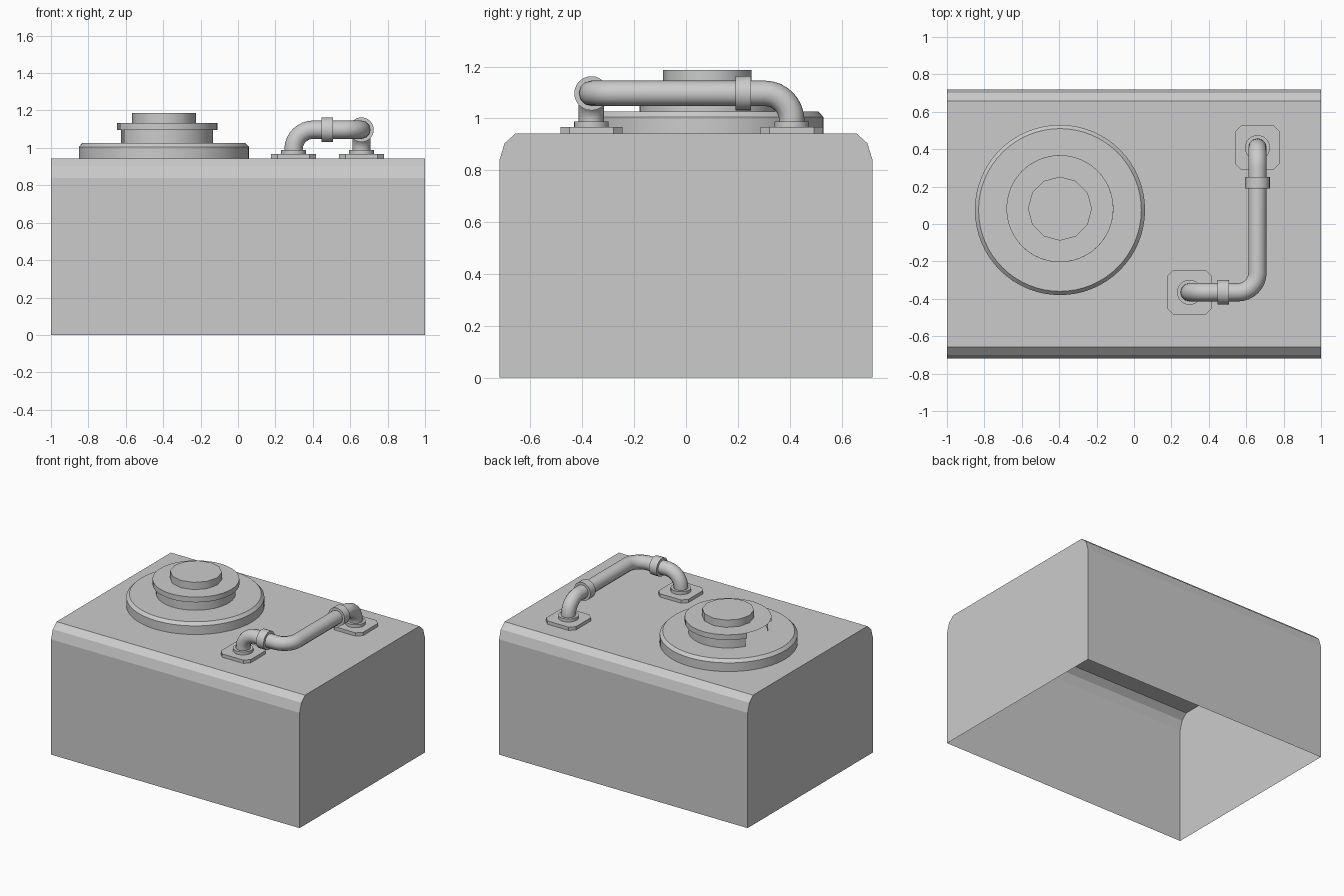
import bpy, bmesh, math
from mathutils import Vector

cube = bpy.data.objects.get("Cube")
if cube:
    bpy.data.objects.remove(cube, do_unlink=True)

GREY = (0.6, 0.6, 0.6, 1)
metal = bpy.data.materials.new("light_grey")
metal.use_nodes = True
metal.diffuse_color = GREY
metal.node_tree.nodes["Principled BSDF"].inputs["Base Color"].default_value = GREY


def finish(name, bm, angle=None):
    """Turn a bmesh into a named object; smooth below the given angle."""
    bmesh.ops.remove_doubles(bm, verts=bm.verts, dist=1e-5)
    bmesh.ops.recalc_face_normals(bm, faces=bm.faces)
    mesh = bpy.data.meshes.new(name)
    bm.to_mesh(mesh)
    bm.free()
    mesh.materials.append(metal)
    obj = bpy.data.objects.new(name, mesh)
    bpy.context.collection.objects.link(obj)
    if angle:
        bpy.ops.object.select_all(action='DESELECT')
        obj.select_set(True)
        bpy.context.view_layer.objects.active = obj
        bpy.ops.object.shade_smooth_by_angle(angle=math.radians(angle))
    return obj


def lathe(name, profile, centre, sides=48, start=0, sweep=360, axis='Z', angle=35):
    """Spin (radius, height) points around an axis through centre."""
    bm = bmesh.new()
    verts = [bm.verts.new((r, 0, h)) for r, h in profile]
    edges = [bm.edges.new(pair) for pair in zip(verts, verts[1:])]
    bmesh.ops.rotate(bm, verts=verts, cent=(0, 0, 0),
                     matrix=Vector((0, 0, 1)).rotation_difference(Vector((0, 0, 1))).to_matrix())
    bmesh.ops.spin(bm, geom=verts + edges, cent=(0, 0, 0), axis=(0, 0, 1),
                   angle=math.radians(sweep), steps=sides)
    bmesh.ops.remove_doubles(bm, verts=bm.verts, dist=1e-5)
    for v in bm.verts:
        a = math.radians(start)
        x, y, z = v.co
        x, y = x * math.cos(a) - y * math.sin(a), x * math.sin(a) + y * math.cos(a)
        v.co = {'Z': (x, y, z), 'X': (z, x, y), 'Y': (y, z, x)}[axis]
        v.co += Vector(centre)
    return finish(name, bm, angle)


def prism(name, outline, vector, bottom=True, top=True):
    """Extrude a closed outline along a vector."""
    bm = bmesh.new()
    vector = Vector(vector)
    a = [bm.verts.new(p) for p in outline]
    b = [bm.verts.new(Vector(p) + vector) for p in outline]
    n = len(a)
    bm.faces.new(a)
    bm.faces.new(b)
    for i in range(n if bottom else n - 1):
        j = (i + 1) % n
        bm.faces.new((a[i], a[j], b[j], b[i]))
    return finish(name, bm)


# Housing: chamfered shell, open underneath
half = [(0.72, 0), (0.72, 0.838), (0.70, 0.904), (0.657, 0.943)]
section = half + [(-y, z) for y, z in reversed(half)]
prism("housing", [(-1, y, z) for y, z in section], (2, 0, 0), bottom=False)

# Round vent: base disc, cap sheet, partly open neck with rim, and knob
VENT = (-0.396, 0.075, 0)
CAP = (-0.396, 0.082, 0)
lathe("vent_base", [(0.455, 0.943), (0.455, 1.006), (0.435, 1.027), (0, 1.027)], VENT, 64)
lathe("vent_cap", [(0.286, 1.134), (0, 1.134)], CAP, 48)
lathe("vent_neck", [(0.262, 1.027), (0.262, 1.096), (0.286, 1.096), (0.286, 1.134)],
      CAP, 40, start=-145, sweep=296)
lathe("vent_knob", [(0.171, 1.134), (0.171, 1.187), (0, 1.187)], CAP, 12)

# Pipe: path with rounded corners, given a round section
PIPE_Z = 1.097
FEET = [(0.297, -0.365), (0.66, 0.408)]
corner = Vector((FEET[1][0], FEET[0][1], PIPE_Z))
path = [Vector((*FEET[0], 0.96)), Vector((*FEET[0], PIPE_Z)), corner,
        Vector((*FEET[1], PIPE_Z)), Vector((*FEET[1], 0.96))]
points = [path[0]]
BEND = 0.105
for prev, here, nxt in zip(path, path[1:], path[2:]):
    u, w = (prev - here).normalized(), (nxt - here).normalized()
    middle = here + (u + w) * BEND
    for k in range(9):
        t = math.pi / 2 * k / 8
        points.append(middle - w * BEND * math.cos(t) - u * BEND * math.sin(t))
points.append(path[-1])

curve = bpy.data.curves.new("pipe", 'CURVE')
curve.dimensions = '3D'
curve.bevel_depth = 0.049
curve.bevel_resolution = 4
spline = curve.splines.new('POLY')
spline.points.add(len(points) - 1)
for sp, p in zip(spline.points, points):
    sp.co = (*p, 1)
curve.materials.append(metal)
pipe = bpy.data.objects.new("pipe", curve)
bpy.context.collection.objects.link(pipe)

# Coupling rings on the pipe
RING = [(0.045, -0.03), (0.066, -0.03), (0.066, 0.03), (0.045, 0.03)]
lathe("front_coupling", RING, (0.477, FEET[0][1], PIPE_Z), 24, axis='X')
lathe("side_coupling", RING, (FEET[1][0], 0.22, PIPE_Z), 24, axis='Y')

# Mounting plates with cut corners, and pipe sockets
for label, (x, y) in zip(("front", "back"), FEET):
    s, c = 0.12, 0.085
    quarter = [(s, -c), (s, c), (c, s), (-c, s)]
    octagon = quarter + [(-px, -py) for px, py in quarter]
    prism(label + "_mount_plate", [(x + px, y + py, 0.943) for px, py in octagon], (0, 0, 0.024))
    lathe(label + "_pipe_socket", [(0.067, 0.967), (0.067, 0.989), (0.045, 0.989)], (x, y, 0), 24)
